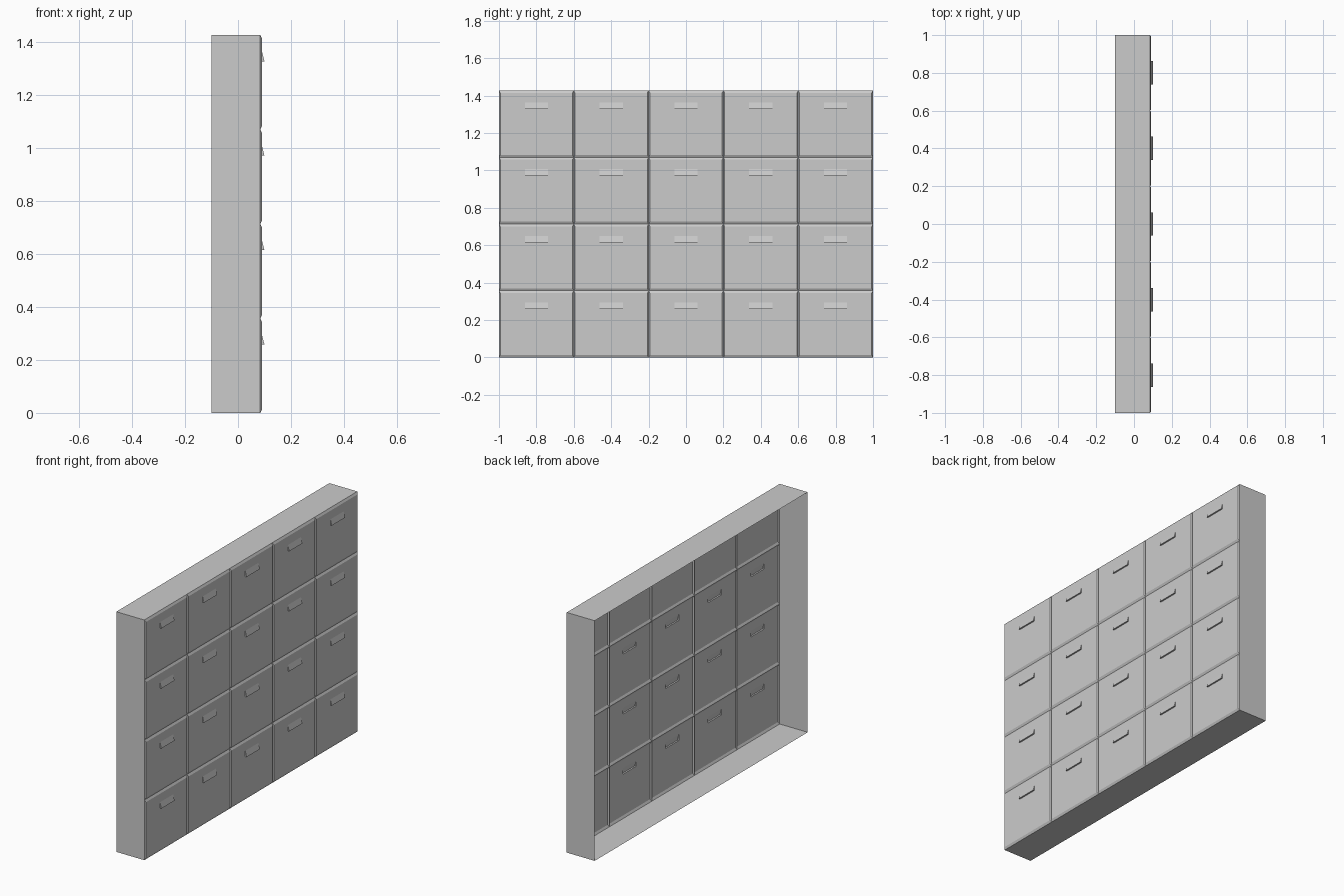
import bpy, bmesh

if "Cube" in bpy.data.objects:
    bpy.data.objects.remove(bpy.data.objects["Cube"])

BACK, SEAM, FACE, LIP = -0.10, 0.084, 0.091, 0.10
COLS, ROWS = 5, 4
HEIGHT = 1.427
W, H = 2.0 / COLS, HEIGHT / ROWS


def finish(name, bm):
    mesh = bpy.data.meshes.new(name)
    bm.to_mesh(mesh)
    bm.free()
    return mesh


def place(name, mesh, loc=(0, 0, 0)):
    ob = bpy.data.objects.new(name, mesh)
    ob.location = loc
    bpy.context.collection.objects.link(ob)
    return ob


def rect(bm, x, y0, y1, z0, z1):
    return [bm.verts.new((x, y, z)) for y, z in
            ((y0, z0), (y1, z0), (y1, z1), (y0, z1))]


def bridge(bm, outer, inner):
    for i in range(4):
        j = (i + 1) % 4
        bm.faces.new((outer[i], outer[j], inner[j], inner[i]))


# Casing: four thin walls, open at the back
bm = bmesh.new()
back = rect(bm, BACK, -1, 1, 0, HEIGHT)
front = rect(bm, SEAM, -1, 1, 0, HEIGHT)
bridge(bm, back, front)
place("casing", finish("casing", bm))

# Drawer front: chamfered panel with a hollow wedge pull pressed out of it
bm = bmesh.new()
edge = rect(bm, SEAM, -W / 2, W / 2, 0, H)
panel = rect(bm, FACE, -W / 2 + 0.007, W / 2 - 0.007, 0.013, H - 0.013)
pull = rect(bm, FACE, -0.062, 0.062, 0.258, 0.293)
bridge(bm, edge, panel)
bridge(bm, panel, pull)
left = bm.verts.new((LIP, -0.062, 0.258))
right = bm.verts.new((LIP, 0.062, 0.258))
bm.faces.new((left, right, pull[2], pull[3]))
bm.faces.new((pull[0], pull[1], right, left))
bm.faces.new((pull[0], left, pull[3]))
bm.faces.new((pull[1], pull[2], right))
drawer = finish("drawer_front", bm)

# Grid of drawer fronts
for r in range(ROWS):
    for c in range(COLS):
        place(f"drawer_front_{r + 1}_{c + 1}", drawer,
              (0, -1 + W * (c + 0.5), H * r))
